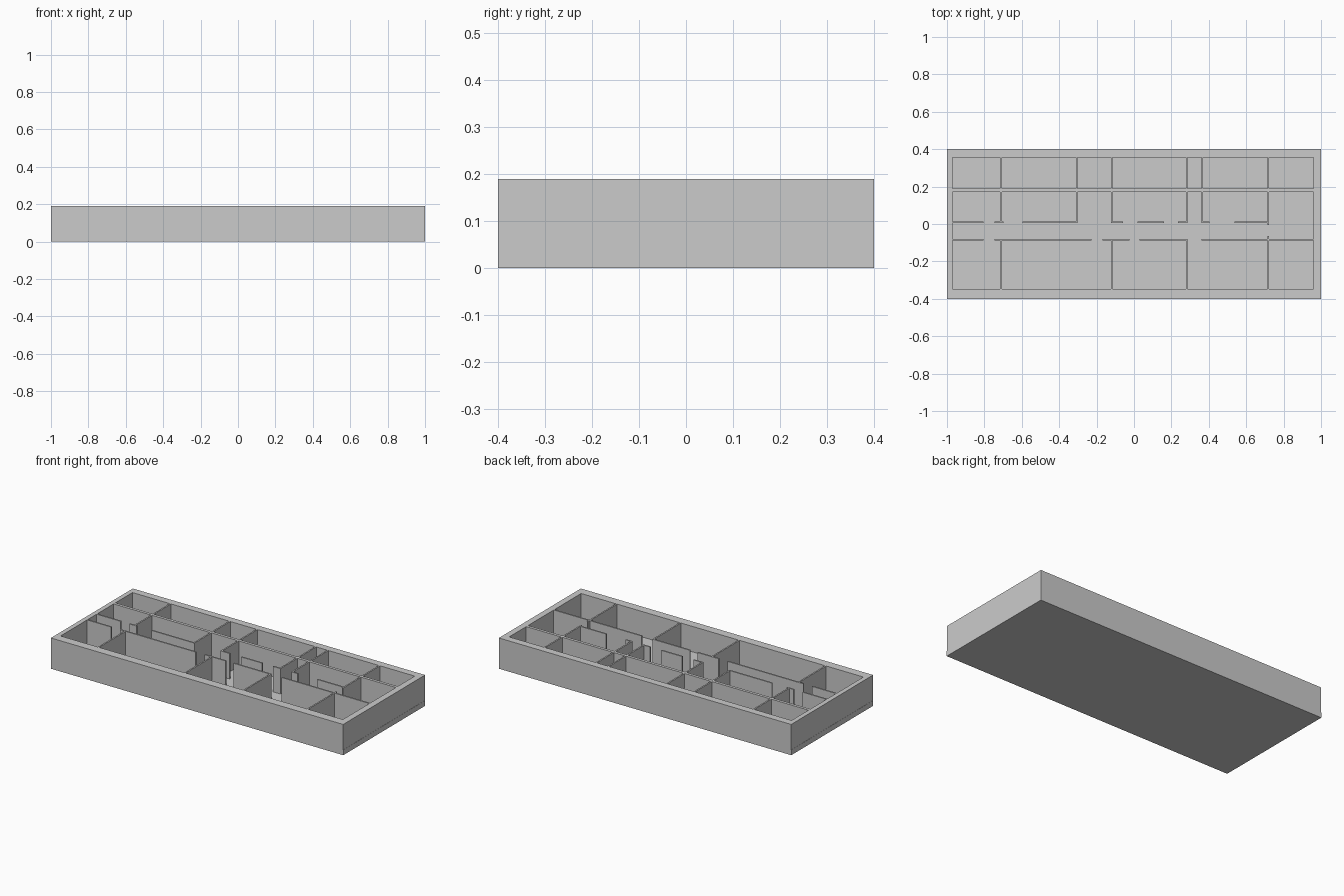
import bpy
import bmesh

cube = bpy.data.objects.get("Cube")
if cube:
    bpy.data.objects.remove(cube, do_unlink=True)

FLOOR, TOP = 0.033, 0.19
THIN = 0.0045                      # half thickness of a partition
LEFT, RIGHT, FRONT, BACK = -0.97, 0.96, -0.347, 0.355

grey = bpy.data.materials.new("plain grey")
grey.use_nodes = True
grey.diffuse_color = (0.6, 0.6, 0.6, 1)
grey.node_tree.nodes["Principled BSDF"].inputs["Base Color"].default_value = (0.6, 0.6, 0.6, 1)


def finish(name, bm):
    bmesh.ops.recalc_face_normals(bm, faces=bm.faces)
    mesh = bpy.data.meshes.new(name)
    bm.to_mesh(mesh)
    bm.free()
    mesh.materials.append(grey)
    obj = bpy.data.objects.new(name, mesh)
    bpy.context.collection.objects.link(obj)
    return obj


def corners(bm, x0, x1, y0, y1, z):
    return [bm.verts.new((x, y, z)) for x, y in ((x0, y0), (x1, y0), (x1, y1), (x0, y1))]


def raise_faces(bm, height):
    out = bmesh.ops.extrude_face_region(bm, geom=bm.faces[:])
    verts = [v for v in out["geom"] if isinstance(v, bmesh.types.BMVert)]
    bmesh.ops.translate(bm, vec=(0, 0, height), verts=verts)


def box(name, x0, x1, y0, y1, z0=FLOOR, z1=TOP):
    bm = bmesh.new()
    bm.faces.new(corners(bm, x0, x1, y0, y1, z0))
    raise_faces(bm, z1 - z0)
    return finish(name, bm)


# Floor slab
box("floor_slab", -1, 1, -0.4, 0.4, 0, FLOOR)

# Outer wall: a rectangular ring raised from the slab
bm = bmesh.new()
outer = corners(bm, -0.999, 0.999, -0.4, 0.4, FLOOR)
inner = corners(bm, LEFT, RIGHT, FRONT, BACK, FLOOR)
for i in range(4):
    j = (i + 1) % 4
    bm.faces.new((outer[i], outer[j], inner[j], inner[i]))
raise_faces(bm, TOP - FLOOR)
finish("outer_wall", bm)

# Long wall between the back rooms and the middle rooms
box("back_partition", LEFT, RIGHT, 0.171, 0.189)

# Corridor walls, broken by doorways
CORRIDOR = {
    "corridor_back_wall": (0.009, [(LEFT, -0.805), (-0.746, -0.698), (-0.596, -0.302),
                                   (-0.123, -0.06), (0.019, 0.16), (0.235, 0.286),
                                   (0.361, 0.404), (0.537, 0.722)]),
    "corridor_front_wall": (-0.084, [(LEFT, -0.805), (-0.746, -0.227), (-0.168, -0.024),
                                     (0.03, 0.286), (0.361, RIGHT)]),
}
for name, (y, spans) in CORRIDOR.items():
    for n, (x0, x1) in enumerate(spans, 1):
        box(f"{name}_{n}", x0, x1, y - THIN, y + THIN)

# Cross walls between rooms, row by row
CROSS = {
    "back_room_wall": (0.189, BACK, [-0.711, -0.306, -0.119, 0.282, 0.365, 0.718]),
    "middle_room_wall": (0.013, 0.171, [-0.711, -0.306, -0.119, 0.282, 0.365, 0.718]),
    "front_room_wall": (FRONT, -0.088, [-0.711, -0.119, 0.282, 0.718]),
}
for name, (y0, y1, places) in CROSS.items():
    for n, x in enumerate(places, 1):
        box(f"{name}_{n}", x - THIN, x + THIN, y0, y1)

# Door jambs at the end of the corridor
box("jamb_back", 0.718 - THIN, 0.718 + THIN, -0.005, 0.005)
box("jamb_front", 0.718 - THIN, 0.718 + THIN, -0.08, -0.064)
